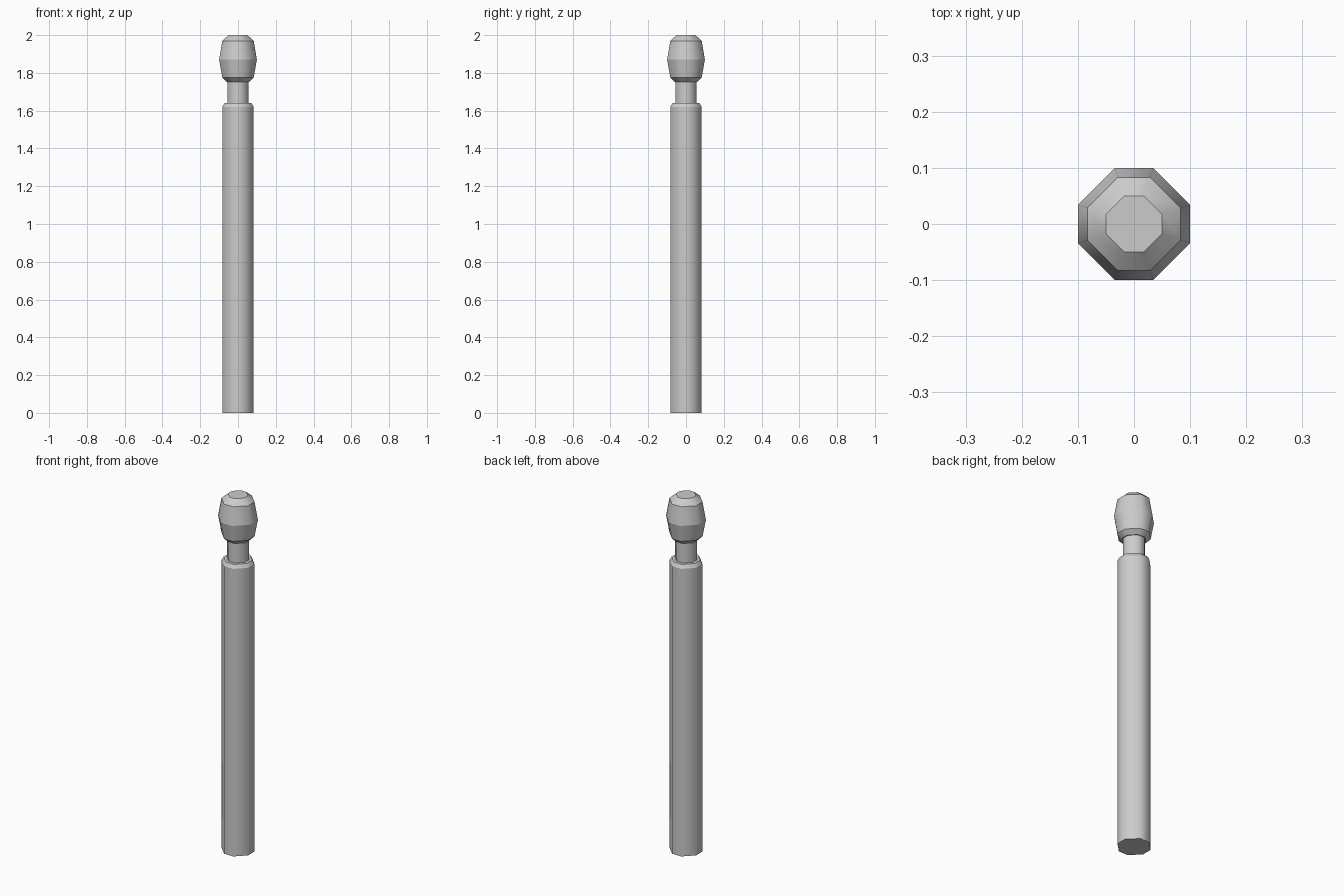
import bpy

if "Cube" in bpy.data.objects:
    bpy.data.objects.remove(bpy.data.objects["Cube"])

# Octagon with slightly long diagonal sides: flats at +-1, corners at +-K
K = 0.345
OCTAGON = [(1, -K), (1, K), (K, 1), (-K, 1), (-1, K), (-1, -K), (-K, -1), (K, -1)]


def octagonal_part(name, profile):
    """Stack octagon rings from (radius, height) pairs, capped at both ends."""
    n = len(OCTAGON)
    verts = [(x * r, y * r, z) for r, z in profile for x, y in OCTAGON]
    faces = [tuple(reversed(range(n)))]
    for ring in range(len(profile) - 1):
        a, b = ring * n, (ring + 1) * n
        for i in range(n):
            j = (i + 1) % n
            faces.append((a + i, a + j, b + j, b + i))
    faces.append(tuple(range(len(verts) - n, len(verts))))
    mesh = bpy.data.meshes.new(name)
    mesh.from_pydata(verts, [], faces)
    mesh.update()
    # Round shading around the sides, crisp edges along each ring
    mesh.shade_smooth()
    for edge in mesh.edges:
        v1, v2 = edge.vertices
        edge.use_edge_sharp = v1 // n == v2 // n
    obj = bpy.data.objects.new(name, mesh)
    bpy.context.collection.objects.link(obj)
    return obj


# Post shaft with bevelled shoulder and narrow neck, running up into the knob
octagonal_part("post", [(0.083, 0), (0.083, 1.62), (0.072, 1.64),
                        (0.056, 1.64), (0.056, 1.755)])

# Barrel-shaped knob with chamfered top and bottom
octagonal_part("knob", [(0.06, 1.752), (0.083, 1.775), (0.1, 1.87),
                        (0.083, 1.97), (0.05, 2.0)])
